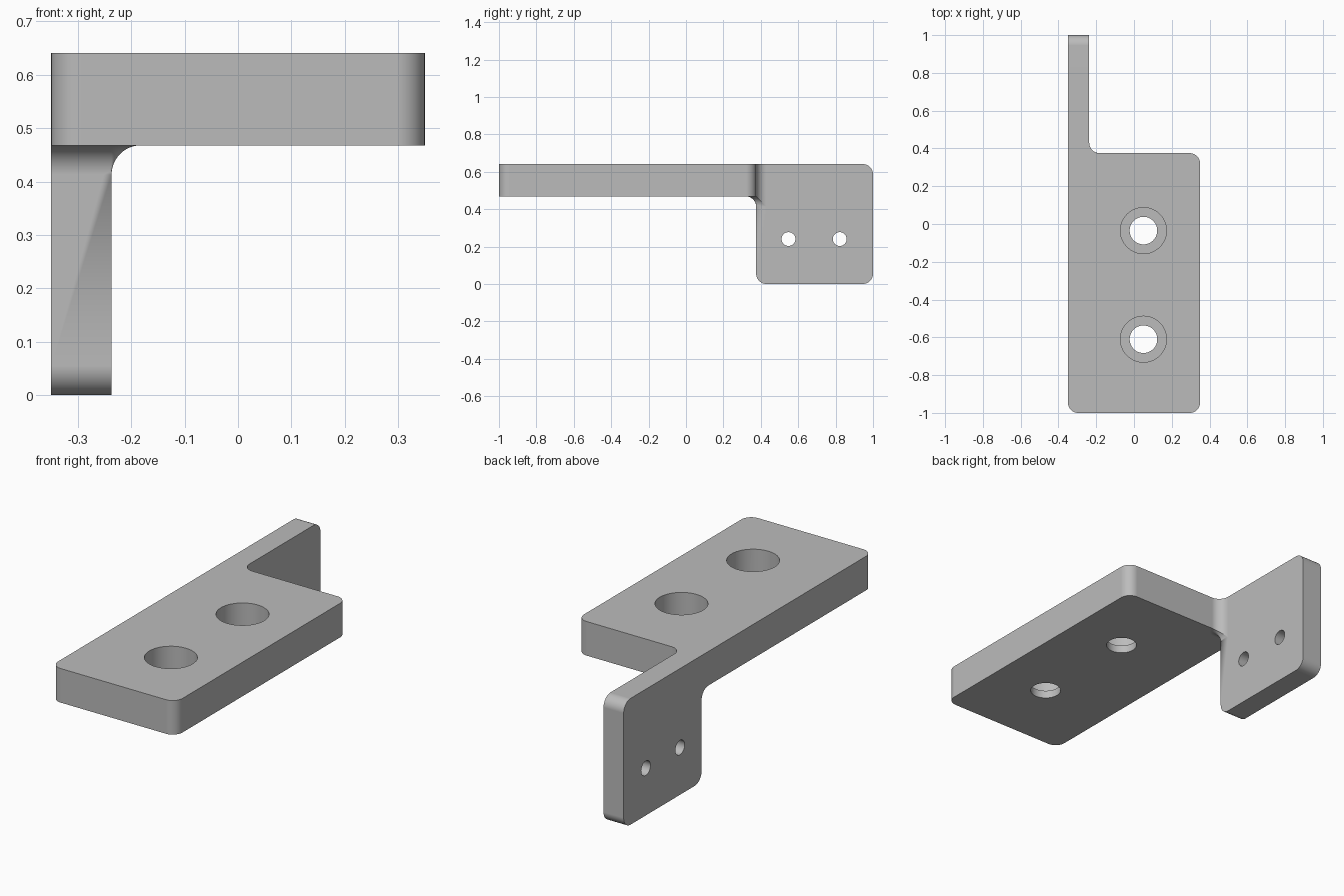
import bpy, bmesh, math

if "Cube" in bpy.data.objects:
    bpy.data.objects.remove(bpy.data.objects["Cube"])

R = 0.055                       # common corner and fillet radius
XL, XR = -0.35, 0.35            # plate sides
XT = -0.237                     # inner face of the tab
YF, YM, YB = -1.0, 0.375, 1.0   # plate front, plate back / tab front, tab back
ZP, ZT = 0.468, 0.641           # plate underside and top
N = 12                          # segments per quarter round


def arc(cx, cy, r, a0, a1, n=N):
    """Points on an arc, angles in degrees."""
    return [(cx + r * math.cos(math.radians(a0 + (a1 - a0) * i / n)),
             cy + r * math.sin(math.radians(a0 + (a1 - a0) * i / n)))
            for i in range(n + 1)]


def loft(name, rings):
    """Closed solid skinned through rings of equal point count."""
    bm = bmesh.new()
    rows = [[bm.verts.new(p) for p in ring] for ring in rings]
    n = len(rows[0])
    for lo, hi in zip(rows, rows[1:]):
        for i in range(n):
            j = (i + 1) % n
            bm.faces.new((lo[i], lo[j], hi[j], hi[i]))
    bm.faces.new(rows[0][::-1])
    bm.faces.new(rows[-1])
    bmesh.ops.remove_doubles(bm, verts=bm.verts, dist=1e-5)
    bmesh.ops.recalc_face_normals(bm, faces=bm.faces)
    mesh = bpy.data.meshes.new(name)
    bm.to_mesh(mesh)
    bm.free()
    ob = bpy.data.objects.new(name, mesh)
    bpy.context.collection.objects.link(ob)
    return ob


def prism_z(name, pts, z0, z1):
    return loft(name, [[(x, y, z) for x, y in pts] for z in (z0, z1)])


def prism_x(name, pts, x0, x1):
    return loft(name, [[(x, y, z) for y, z in pts] for x in (x0, x1)])


def combine(target, other, operation):
    """Boolean the other solid into the target and discard it."""
    mod = target.modifiers.new("combine", 'BOOLEAN')
    mod.operation, mod.solver, mod.object = operation, 'EXACT', other
    bpy.context.view_layer.objects.active = target
    bpy.ops.object.modifier_apply(modifier=mod.name)
    bpy.data.objects.remove(other)


# Horizontal plate with rounded corners and the inside fillet towards the tab
outline = (arc(XL + R, YF + R, R, 180, 270) + arc(XR - R, YF + R, R, 270, 360)
           + arc(XR - R, YM - R, R, 0, 90) + arc(XT + R, YM + R, R, 270, 180)
           + [(-0.3, YM + R), (-0.3, YM), (XL, YM)])
bracket = prism_z("bracket", outline, ZP, ZT)

# Upright tab with three rounded corners
tab_profile = ([(YM, ZT)] + arc(YM + R, R, R, 180, 270)
               + arc(YB - R, R, R, 270, 360) + arc(YB - R, ZT - R, R, 0, 90))
tab = prism_x("tab", tab_profile, XL, XT)

# Fillet under the plate, wrapping around the corner of the tab
rings = []
for k in range(N + 1):
    t = math.pi / 2 * k / N
    d, z = R - R * math.cos(t), ZP - R + R * math.sin(t)
    a = math.degrees(math.acos(max(0.0, min(1.0, (R - d) / R))))
    pts = ([(XL, YM - d)] + arc(XT, YM, d, 270, 360)
           + arc(XT + R, YM + R, R, 180 + a, 180)
           + [(-0.3, YM + R), (-0.3, YM), (XL, YM)])
    rings.append([(x, y, z) for x, y in pts])
under_fillet = loft("under_fillet", rings)

combine(bracket, tab, 'UNION')
combine(bracket, under_fillet, 'UNION')

# Counterbored holes through the plate
for y in (-0.035, -0.61):
    for r, z0 in ((0.073, ZP - 0.1), (0.122, ZP + 0.04)):
        hole = prism_z("plate_hole", arc(0.05, y, r, 0, 352.5, 47), z0, ZT + 0.1)
        combine(bracket, hole, 'DIFFERENCE')

# Small holes through the tab
for y in (0.548, 0.822):
    hole = prism_x("tab_hole", arc(y, 0.24, 0.037, 0, 348.75, 31), XL - 0.1, XT + 0.1)
    combine(bracket, hole, 'DIFFERENCE')

# Single grey finish, smooth rounds with sharp edges
grey = bpy.data.materials.new("grey metal")
grey.diffuse_color = (0.5, 0.5, 0.5, 1)
grey.use_nodes = True
grey.node_tree.nodes["Principled BSDF"].inputs["Base Color"].default_value = grey.diffuse_color
bracket.data.materials.clear()
bracket.data.materials.append(grey)
for p in bracket.data.polygons:
    p.material_index = 0
bpy.ops.object.select_all(action='DESELECT')
bracket.select_set(True)
bpy.context.view_layer.objects.active = bracket
bpy.ops.object.shade_smooth_by_angle(angle=math.radians(30))
weighted = bracket.modifiers.new("weighted normals", 'WEIGHTED_NORMAL')
weighted.keep_sharp = True
